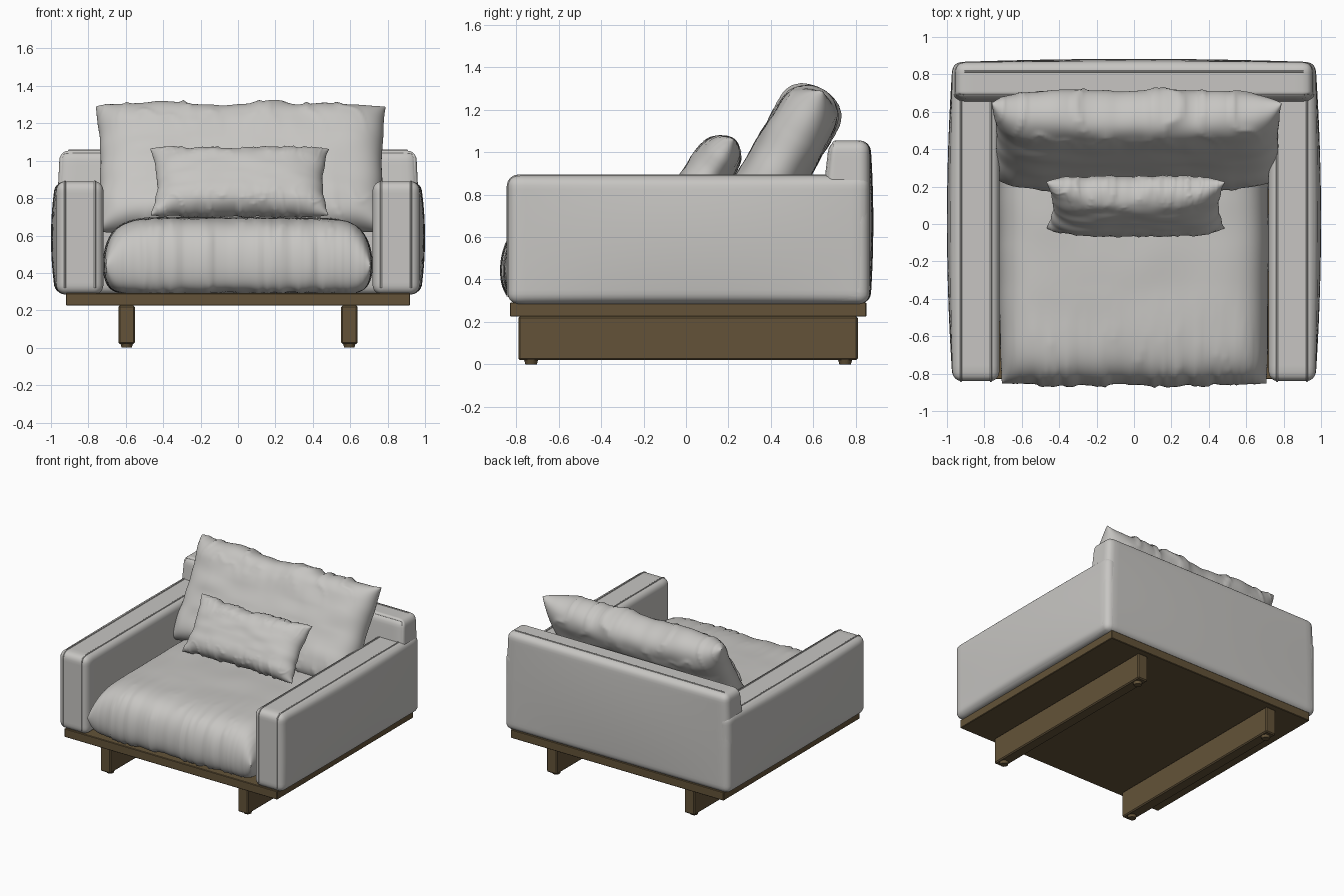
import bpy, bmesh, math
from mathutils import Vector, Matrix, noise

if "Cube" in bpy.data.objects:
    bpy.data.objects.remove(bpy.data.objects["Cube"])


def material(name, rgb):
    m = bpy.data.materials.new(name)
    m.diffuse_color = (*rgb, 1)
    m.use_nodes = True
    m.node_tree.nodes["Principled BSDF"].inputs["Base Color"].default_value = m.diffuse_color
    return m


FABRIC = material("light grey fabric", (0.57, 0.56, 0.54))
WOOD = material("brown wood", (0.125, 0.086, 0.040))


def finish(bm, name, mat, smooth=True):
    bmesh.ops.recalc_face_normals(bm, faces=bm.faces)
    me = bpy.data.meshes.new(name)
    bm.to_mesh(me)
    bm.free()
    me.materials.append(mat)
    for p in me.polygons:
        p.use_smooth = smooth
    ob = bpy.data.objects.new(name, me)
    bpy.context.collection.objects.link(ob)
    return ob


def wood_box(name, lo, hi, bevel=0.004):
    lo, hi = Vector(lo), Vector(hi)
    bm = bmesh.new()
    bmesh.ops.create_cube(bm, size=1)
    for v in bm.verts:
        v.co = (lo + hi) / 2 + v.co * (hi - lo)
    bmesh.ops.bevel(bm, geom=bm.edges[:], offset=bevel, segments=1, affect='EDGES')
    return finish(bm, name, WOOD, False)


def soft_box(name, lo, hi, r, bulge=(0, 0), lean=0, taper=0):
    """Rounded upholstered box; bulge swells the side given by its sign."""
    lo, hi = Vector(lo), Vector(hi)
    half, mid = (hi - lo) / 2, (hi + lo) / 2
    bm = bmesh.new()
    bmesh.ops.create_cube(bm, size=2)
    bmesh.ops.subdivide_edges(bm, edges=bm.edges[:], cuts=27, use_grid_fill=True)
    for v in bm.verts:
        s = Vector([math.sin(c * math.pi / 2) for c in v.co])
        p = Vector([a * b for a, b in zip(s, half)])
        core = Vector([max(r - h, min(h - r, c)) for c, h in zip(p, half)])
        p = core + (p - core).normalized() * r
        swell_z = 1 - 0.8 * s.z ** 2
        p.x += bulge[0] * max(0, math.copysign(s.x, s.x * bulge[0])) * (1 - s.y ** 2) * swell_z
        p.y += bulge[1] * max(0, math.copysign(s.y, s.y * bulge[1])) * (1 - s.x ** 2) * swell_z
        p.y += lean * max(0, -s.y) * max(0, s.z)
        p.x *= 1 - taper * max(0, s.z)
        v.co = mid + p
    return finish(bm, name, FABRIC)


def cushion(name, centre, tilt, hx, hy, front, back, pf, pb, pinch, wrinkle, freq, seed, n=100):
    """Two puffed sheets welded at a seam, creased near the seam, then tilted."""
    bm = bmesh.new()
    for side, thick, power in ((1, front, pf), (-1, back, pb)):
        grid = []
        for j in range(n + 1):
            row = []
            for i in range(n + 1):
                u = math.sin((i / n - 0.5) * math.pi)
                v = math.sin((j / n - 0.5) * math.pi)
                t = thick * math.sqrt(max(0, (1 - abs(u) ** power) * (1 - abs(v) ** power)))
                row.append(bm.verts.new((hx * u * (1 - pinch * (1 - v * v)),
                                         hy * v * (1 - pinch * (1 - u * u)), side * t)))
            grid.append(row)
        for j in range(n):
            for i in range(n):
                q = [grid[j][i], grid[j][i + 1], grid[j + 1][i + 1], grid[j + 1][i]]
                bm.faces.new(q if side > 0 else q[::-1])
    bmesh.ops.remove_doubles(bm, verts=bm.verts, dist=1e-5)
    bmesh.ops.recalc_face_normals(bm, faces=bm.faces)
    bm.normal_update()
    moves = []
    for w in bm.verts:
        u, v = w.co.x / hx, w.co.y / hy
        fold = noise.noise(Vector((u * freq, v * 1.5, seed)))
        ridge = -max(0, 1 - abs(fold) * 5) ** 2
        swell = noise.noise(Vector((u * 3, v * 3, seed + 9)))
        edge = abs(v) ** 3 * max(0, 1 - u ** 4)
        moves.append((w, w.normal * wrinkle * (edge * (ridge + fold) + 0.6 * swell)))
    for w, d in moves:
        w.co += d
    ob = finish(bm, name, FABRIC)
    ob.matrix_world = Matrix.Translation(centre) @ Matrix.Rotation(math.radians(tilt), 4, 'X')
    return ob


def piping(name, pts):
    cu = bpy.data.curves.new(name, 'CURVE')
    cu.dimensions = '3D'
    cu.bevel_depth = 0.005
    cu.bevel_resolution = 2
    sp = cu.splines.new('POLY')
    sp.points.add(len(pts) - 1)
    for p, c in zip(sp.points, pts):
        p.co = (*c, 1)
    cu.materials.append(FABRIC)
    bpy.context.collection.objects.link(bpy.data.objects.new(name, cu))


# wooden platform, runner legs and foot pads
wood_box("platform", (-0.92, -0.83, 0.225), (0.92, 0.85, 0.292))
for s, side in ((-1, "left"), (1, "right")):
    wood_box(f"{side}_runner_leg", (s * 0.595 - 0.044, -0.79, 0.02),
             (s * 0.595 + 0.044, 0.81, 0.226), 0.008)
    for y, end in ((-0.73, "front"), (0.75, "back")):
        bm = bmesh.new()
        bmesh.ops.create_cone(bm, cap_ends=True, segments=24, radius1=0.027, radius2=0.034,
                              depth=0.024, matrix=Matrix.Translation((s * 0.595, y, 0.012)))
        finish(bm, f"{side}_{end}_foot_pad", WOOD, False)

# upholstered arms with seams
for s, side in ((-1, "left"), (1, "right")):
    xs = sorted((s * 0.72, s * 0.97))
    soft_box(f"{side}_arm", (xs[0], -0.84, 0.285), (xs[1], 0.865, 0.89), 0.05, bulge=(s * 0.03, 0))
    for x, where in ((0.765, "inner"), (0.925, "outer")):
        arc = [(s * x, -0.79 - 0.05 * math.cos(a * math.pi / 8), 0.84 + 0.05 * math.sin(a * math.pi / 8))
               for a in range(5)]
        piping(f"{side}_arm_{where}_seam", [(s * x, -0.84, 0.32)] + arc + [(s * x, 0.66, 0.89)])

# backrest frame with seam
soft_box("backrest", (-0.972, 0.63, 0.285), (0.972, 0.865, 1.055), 0.05,
         bulge=(0, 0.018), lean=0.045, taper=0.02)
piping("backrest_seam", [(-0.905, 0.815, 1.055), (0.905, 0.815, 1.055)])

# seat cushion, back cushion, lumbar pillow
cushion("seat_cushion", (0, -0.105, 0.44), 0, 0.71, 0.75, 0.255, 0.15, 9, 20, -0.015, 0.012, 13, 2.3)
cushion("back_cushion", (0.015, 0.452, 0.955), 60, 0.775, 0.385, 0.155, 0.15, 7, 6, 0.03, 0.02, 6, 5.1)
cushion("lumbar_pillow", (0.01, 0.10, 0.885), 55, 0.475, 0.215, 0.115, 0.10, 4, 4, 0.07, 0.014, 8, 8.7)
